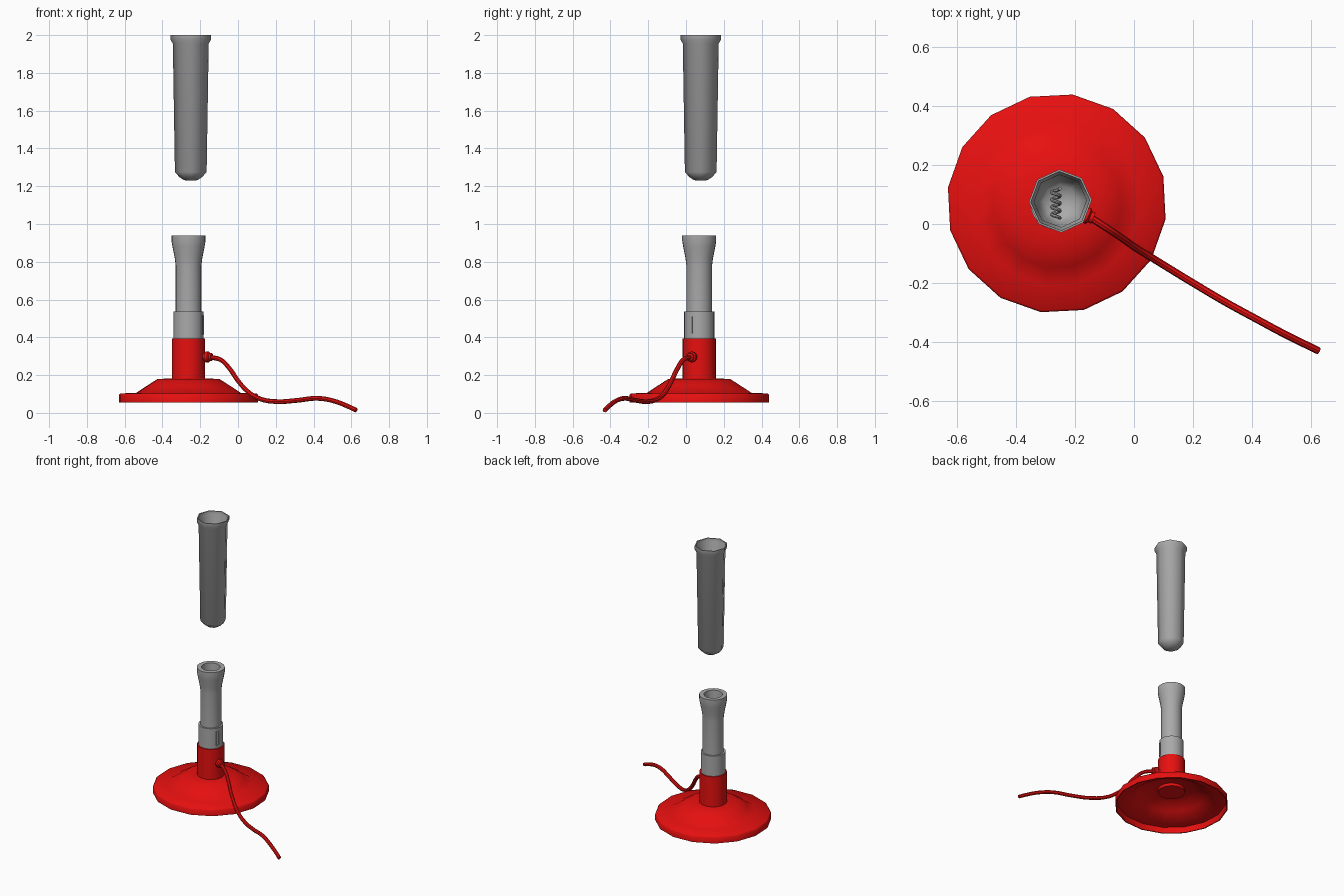
import bpy, bmesh
from math import sin, cos, pi, radians
from mathutils import Vector, Matrix

cube = bpy.data.objects.get("Cube")
if cube:
    bpy.data.objects.remove(cube, do_unlink=True)


def material(name, rgb):
    m = bpy.data.materials.new(name)
    m.use_nodes = True
    m.diffuse_color = (*rgb, 1)
    m.node_tree.nodes["Principled BSDF"].inputs["Base Color"].default_value = (*rgb, 1)
    return m


RED = material("red", (0.8, 0.005, 0.005))
GREY = material("grey", (0.4, 0.4, 0.4))
AXIS = Vector((-0.262, 0.07, 0))
TUBE_AXIS = Vector((-0.25, 0.078, 0))


def finish(obj, mat, angle=40):
    obj.data.materials.append(mat)
    bpy.ops.object.select_all(action="DESELECT")
    obj.select_set(True)
    bpy.context.view_layer.objects.active = obj
    bpy.ops.object.shade_smooth_by_angle(angle=radians(angle))
    return obj


def lathe(name, profile, sides, mat, centre, turn=0, rotation=None, angle=40):
    """Spin (radius, height) points about z; a zero radius closes the end."""
    bm = bmesh.new()
    rings = []
    for r, z in profile:
        if r == 0:
            rings.append([bm.verts.new((0, 0, z))] * sides)
        else:
            rings.append([bm.verts.new((r * cos(turn + 2 * pi * i / sides),
                                        r * sin(turn + 2 * pi * i / sides), z))
                          for i in range(sides)])
    for a, b in zip(rings, rings[1:]):
        for i in range(sides):
            j = (i + 1) % sides
            bm.faces.new(dict.fromkeys((a[i], a[j], b[j], b[i])))
    bmesh.ops.recalc_face_normals(bm, faces=bm.faces)
    mesh = bpy.data.meshes.new(name)
    bm.to_mesh(mesh)
    bm.free()
    obj = bpy.data.objects.new(name, mesh)
    bpy.context.collection.objects.link(obj)
    obj.matrix_world = Matrix.Translation(centre) @ (rotation or Matrix())
    return finish(obj, mat, angle)


def cable(name, points, radius, mat):
    curve = bpy.data.curves.new(name, "CURVE")
    curve.dimensions = "3D"
    curve.bevel_depth = radius
    curve.bevel_resolution = 2
    curve.resolution_u = 6
    curve.use_fill_caps = True
    spline = curve.splines.new("BEZIER")
    spline.bezier_points.add(len(points) - 1)
    for bp, p in zip(spline.bezier_points, points):
        bp.co = p
        bp.handle_left_type = bp.handle_right_type = "AUTO"
    obj = bpy.data.objects.new(name, curve)
    bpy.context.collection.objects.link(obj)
    bpy.ops.object.select_all(action="DESELECT")
    obj.select_set(True)
    bpy.context.view_layer.objects.active = obj
    bpy.ops.object.convert(target="MESH")
    return finish(bpy.context.object, mat)


# Hollow foot: outer skin, then the underside back to the middle
skin = [(0.08, 0.182), (0.165, 0.18), (0.22, 0.145), (0.28, 0.106), (0.366, 0.103), (0.373, 0.095)]
under = [(0.366, 0.055), (0.36, 0.095), (0.28, 0.098), (0.22, 0.137), (0.16, 0.173), (0.08, 0.175)]
lathe("base", skin + [(0.373, 0.055)] + under, 16, RED, AXIS, radians(-8.3), angle=50)

# Burner body
lathe("lower_barrel", [(0, 0.155), (0.088, 0.155), (0.088, 0.395), (0, 0.395)], 24, RED, AXIS)
lathe("air_collar", [(0, 0.39), (0.08, 0.39), (0.08, 0.538), (0, 0.538)], 24, GREY, AXIS)
chimney = [(0.068, 0.53), (0.068, 0.78), (0.073, 0.82), (0.085, 0.88), (0.09, 0.91), (0.09, 0.94),
           (0.06, 0.94), (0.055, 0.87), (0.055, 0.56), (0, 0.56)]
lathe("chimney", chimney, 24, GREY, AXIS)

# Air slot frame on the collar: four thin bars
side = radians(-22)
facing = Matrix.Rotation(side, 4, "Z")
bm = bmesh.new()
for y, z, w, h in ((-0.009, 0, 0.004, 0.1), (0.009, 0, 0.004, 0.1),
                   (0, 0.048, 0.022, 0.004), (0, -0.048, 0.022, 0.004)):
    bmesh.ops.create_cube(bm, size=1, matrix=Matrix.Translation((0.079, y, z))
                          @ Matrix.Diagonal((0.008, w, h, 1)))
mesh = bpy.data.meshes.new("air_slot")
bm.to_mesh(mesh)
bm.free()
slot = bpy.data.objects.new("air_slot", mesh)
bpy.context.collection.objects.link(slot)
slot.matrix_world = Matrix.Translation(AXIS + Vector((0, 0, 0.465))) @ facing
finish(slot, GREY)

# Gas inlet pointing sideways, and its hose
inlet = [(0, 0.07), (0.018, 0.07), (0.018, 0.094), (0.028, 0.098), (0.028, 0.116),
         (0.02, 0.122), (0.02, 0.134), (0, 0.134)]
lathe("gas_inlet", inlet, 12, RED, AXIS + Vector((0, 0, 0.296)),
      rotation=facing @ Matrix.Rotation(pi / 2, 4, "Y"))
hose = [(-0.16, 0.03, 0.296), (-0.09, -0.015, 0.28), (-0.045, -0.045, 0.235), (0, -0.077, 0.17),
        (0.05, -0.108, 0.115), (0.11, -0.145, 0.077), (0.2, -0.2, 0.06), (0.31, -0.265, 0.066),
        (0.42, -0.325, 0.077), (0.5, -0.368, 0.065), (0.57, -0.403, 0.04), (0.626, -0.43, 0.014)]
cable("hose", hose, 0.0125, RED)

# Eight-sided test tube, open at the top
outer = [(0, 1.229), (0.035, 1.232), (0.06, 1.248), (0.084, 1.275), (0.095, 1.955), (0.107, 1.975), (0.107, 2.0)]
inner = [(0.1, 2.0), (0.099, 1.978), (0.089, 1.955), (0.078, 1.28), (0.055, 1.254), (0, 1.238)]
lathe("test_tube", outer + inner, 8, GREY, TUBE_AXIS, radians(2), angle=60)

# Small coil lying inside the tube
coil = [(-0.265 + 0.014 * cos(t * pi / 3), 0.02 + 0.1 * t / 24, 1.3 + 0.014 * sin(t * pi / 3))
        for t in range(25)]
cable("metal_coil", coil, 0.006, GREY)
